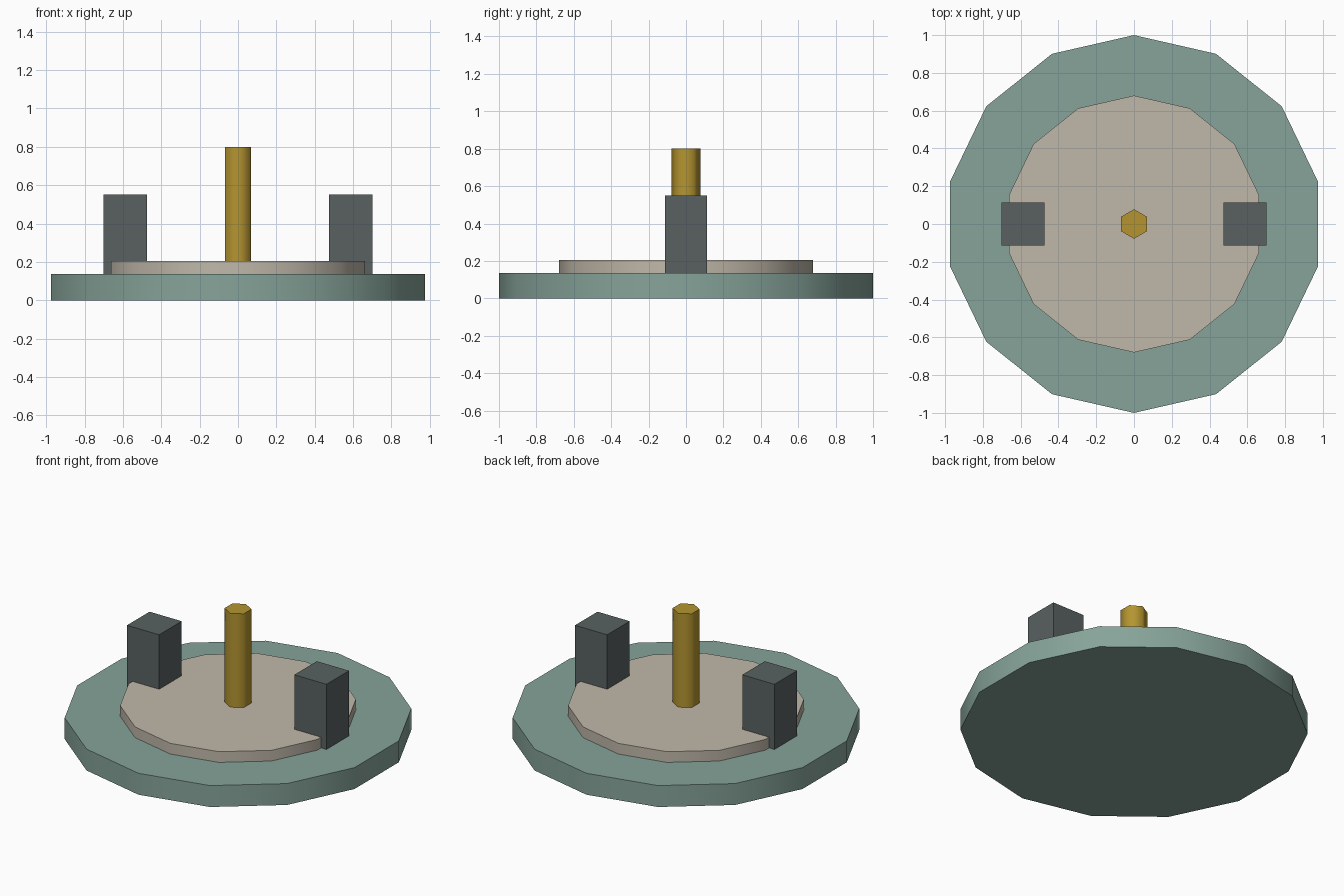
import bpy
from math import radians, pi

if "Cube" in bpy.data.objects:
    bpy.data.objects.remove(bpy.data.objects["Cube"])


def material(name, color):
    m = bpy.data.materials.new(name)
    m.diffuse_color = (*color, 1)
    m.use_nodes = True
    m.node_tree.nodes["Principled BSDF"].inputs["Base Color"].default_value = m.diffuse_color
    return m


def finish(name, mat):
    ob = bpy.context.object
    ob.name = name
    ob.data.materials.append(mat)
    return ob


def disc(name, sides, radius, z0, z1, mat):
    # Prism with a vertex on +y, sides smooth and caps flat
    bpy.ops.mesh.primitive_cylinder_add(vertices=sides, radius=radius, depth=z1 - z0,
                                        location=(0, 0, (z0 + z1) / 2))
    finish(name, mat)
    bpy.ops.object.shade_smooth_by_angle(angle=radians(65))


def block(name, x, size, z0, z1, mat):
    bpy.ops.mesh.primitive_cube_add(size=1, location=(x, 0, (z0 + z1) / 2))
    ob = finish(name, mat)
    ob.scale = (size, size, z1 - z0)
    bpy.ops.object.transform_apply(location=False, rotation=False, scale=True)


green = material("green", (0.24, 0.37, 0.32))
beige = material("beige", (0.53, 0.48, 0.40))
brass = material("brass", (0.46, 0.30, 0.03))
dark = material("dark_grey", (0.10, 0.12, 0.12))

# Round base and raised plate
disc("base", 14, 1.0, 0, 0.136, green)
disc("plate", 14, 0.68, 0.136, 0.204, beige)

# Central hexagonal pin
disc("pin", 6, 0.078, 0.204, 0.80, brass)

# Pair of side blocks straddling the plate edge
for side, x in (("left", -0.588), ("right", 0.588)):
    block(side + "_block", x, 0.226, 0.136, 0.55, dark)
